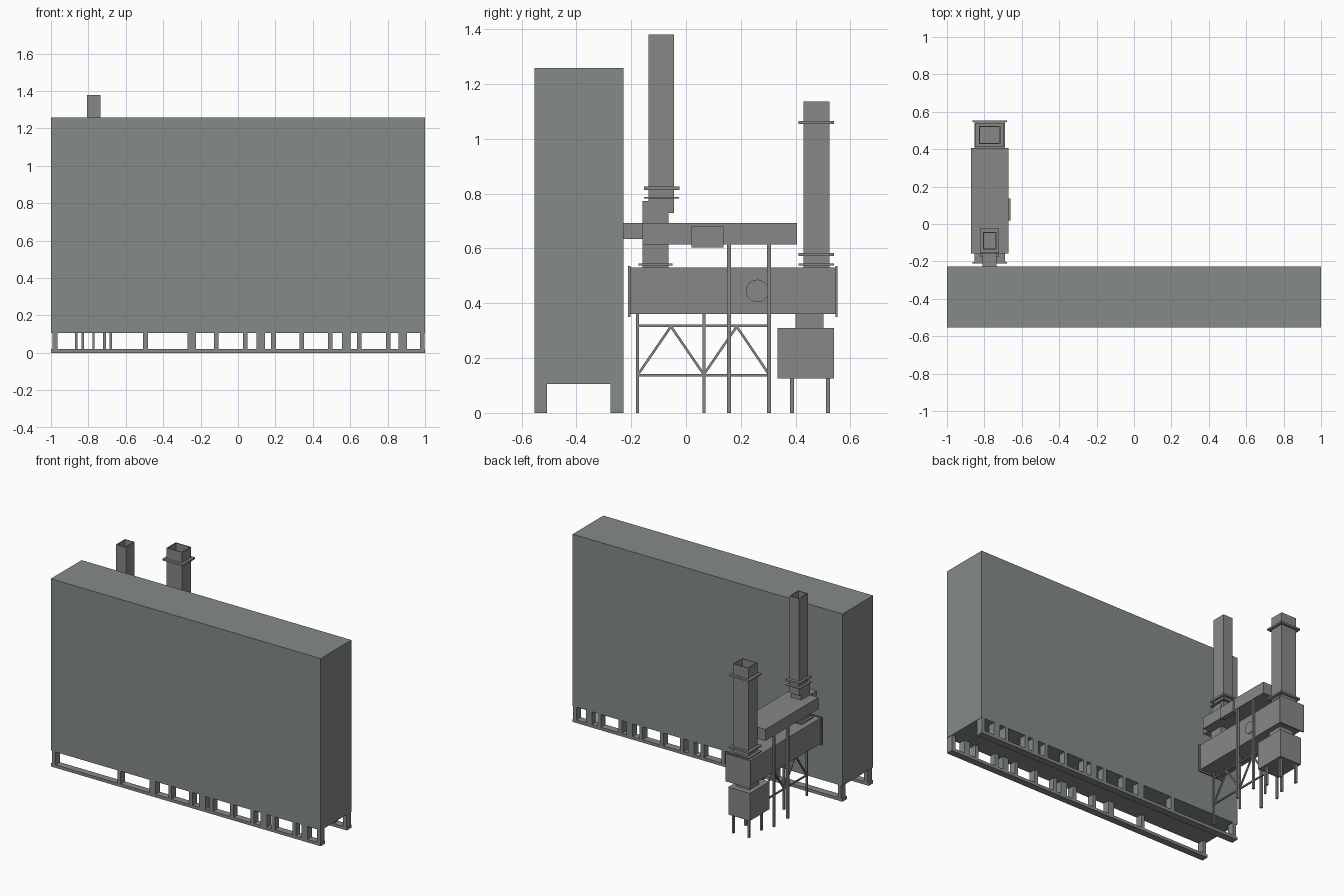
import bpy, bmesh
from mathutils import Vector

if "Cube" in bpy.data.objects:
    bpy.data.objects.remove(bpy.data.objects["Cube"])


def make_mat(name, rgb):
    m = bpy.data.materials.new(name)
    m.diffuse_color = (*rgb, 1)
    m.use_nodes = True
    m.node_tree.nodes["Principled BSDF"].inputs["Base Color"].default_value = m.diffuse_color
    return m


CASING = make_mat('casing_grey', (0.232, 0.256, 0.248))
STEEL = make_mat('steel_grey', (0.245, 0.245, 0.245))


def finish(name, bm, mat=STEEL):
    me = bpy.data.meshes.new(name)
    bm.to_mesh(me)
    bm.free()
    me.materials.append(mat)
    ob = bpy.data.objects.new(name, me)
    bpy.context.collection.objects.link(ob)
    return ob


def add_box(bm, x, y, z):
    """Add an axis-aligned box from (min, max) ranges."""
    for v in bmesh.ops.create_cube(bm, size=1)['verts']:
        v.co = Vector([(r[0] + r[1]) / 2 + c * (r[1] - r[0]) for r, c in zip((x, y, z), v.co)])


def box(name, x, y, z, mat=STEEL):
    bm = bmesh.new()
    add_box(bm, x, y, z)
    return finish(name, bm, mat)


def stack(name, x, y, z, wall=0.008, depth=0.4):
    """Rectangular chimney with an open, hollow top."""
    bm = bmesh.new()
    add_box(bm, x, y, z)
    bm.normal_update()
    top = max(bm.faces, key=lambda f: f.calc_center_median().z)
    bmesh.ops.inset_region(bm, faces=[top], thickness=wall)
    ext = bmesh.ops.extrude_face_region(bm, geom=[top])['geom']
    bmesh.ops.translate(bm, vec=(0, 0, -depth), verts=[g for g in ext if isinstance(g, bmesh.types.BMVert)])
    if top.is_valid:
        bmesh.ops.delete(bm, geom=[top], context='FACES_ONLY')
    bmesh.ops.recalc_face_normals(bm, faces=bm.faces)
    return finish(name, bm)


def add_bar(bm, a, b, t):
    """Square bar between two points."""
    a, b = Vector(a), Vector(b)
    d = b - a
    rot = d.to_track_quat('Z', 'Y')
    for v in bmesh.ops.create_cube(bm, size=1)['verts']:
        v.co = (a + b) / 2 + rot @ Vector((v.co.x * t, v.co.y * t, v.co.z * d.length))


def around(centre, half):
    return (centre - half, centre + half)


# Large casing
box('casing', (-1, 1), (-0.553, -0.228), (0.106, 1.258), CASING)

# Base frame: two rows of posts on long rails
bm = bmesh.new()
narrow = [-0.978, -0.495, -0.117, 0.038, 0.19, 0.34, 0.493, 0.648, 0.803, 0.985]
wide = [-0.247, 0.122, 0.578, 0.88]
for y in ((-0.553, -0.507), (-0.276, -0.228)):
    add_box(bm, (-1, 1), y, (0, 0.02))
    for xs, w in ((narrow, 0.0125), (wide, 0.0225)):
        for x in xs:
            add_box(bm, around(x, w), y, (0.02, 0.106))
finish('base_frame', bm, CASING)

# Main horizontal duct with end flanges
CX = -0.772
box('main_duct', around(CX, 0.082), (-0.205, 0.545), (0.36, 0.531))
for n, y in (('front', (-0.211, -0.203)), ('rear', (0.545, 0.553))):
    box(n + '_end_flange', around(CX, 0.092), y, (0.35, 0.536))

# Round inspection cover on the duct side
bm = bmesh.new()
bmesh.ops.create_cone(bm, cap_ends=True, segments=32, radius1=0.041, radius2=0.041, depth=0.01)
for v in bm.verts:
    v.co = Vector((CX + 0.083 + v.co.z, 0.26 + v.co.x, 0.445 + v.co.y))
bmesh.ops.recalc_face_normals(bm, faces=bm.faces)
finish('inspection_cover', bm)

# Upper unit, its link to the casing and a side control box
box('upper_unit', around(CX, 0.1), (-0.158, 0.405), (0.615, 0.692))
box('link_duct', around(CX, 0.037), (-0.228, -0.158), (0.635, 0.692))
box('control_box', (-0.69, -0.659), (0.02, 0.137), (0.603, 0.68))

# Front stack with riser and flanges
box('riser', around(CX, 0.037), (-0.158, -0.063), (0.53, 0.772))
box('riser_elbow', around(CX, 0.036), (-0.137, -0.043), (0.73, 0.785))
stack('front_stack', around(CX, 0.036), (-0.137, -0.043), (0.784, 1.38))
for name, y, z in (('riser_flange', (-0.173, -0.049), (0.537, 0.545)),
                   ('front_stack_lower_flange', (-0.153, -0.026), (0.782, 0.787)),
                   ('front_stack_upper_flange', (-0.153, -0.024), (0.813, 0.825))):
    box(name, around(CX, 0.051), y, z)

# Rear stack with flanges
stack('rear_stack', around(CX, 0.057), (0.428, 0.524), (0.53, 1.136))
for i, z in enumerate([(0.538, 0.545), (0.572, 0.584), (1.053, 1.065)]):
    box(f'rear_stack_flange_{i}', around(CX, 0.075), (0.411, 0.54), z)

# Hopper under the rear stack
box('hopper', around(CX, 0.08), (0.333, 0.54), (0.125, 0.31))
box('hopper_neck', around(CX, 0.05), (0.40, 0.502), (0.31, 0.36))


# Square legs in mirrored pairs: hopper legs, and tall posts under the upper unit
def legs(name, dx, ys, top):
    bm = bmesh.new()
    for x in (CX - dx, CX + dx):
        for y in ys:
            add_box(bm, around(x, 0.007), around(y, 0.007), (0, top))
    finish(name, bm)


legs('hopper_legs', 0.058, (0.387, 0.518), 0.125)
legs('tall_posts', 0.092, (0.157, 0.303), 0.615)

# Single braced trestle under the centre of the main duct
bm = bmesh.new()
for y in (-0.177, 0.066, 0.303):
    add_bar(bm, (CX, y, 0), (CX, y, 0.36), 0.012)
for z in (0.138, 0.317):
    add_bar(bm, (CX, -0.177, z), (CX, 0.303, z), 0.009)
zigzag = [(-0.175, 0.14), (-0.055, 0.315), (0.065, 0.14), (0.185, 0.315), (0.303, 0.14)]
for (y0, z0), (y1, z1) in zip(zigzag, zigzag[1:]):
    add_bar(bm, (CX, y0, z0), (CX, y1, z1), 0.009)
finish('trestle', bm)
